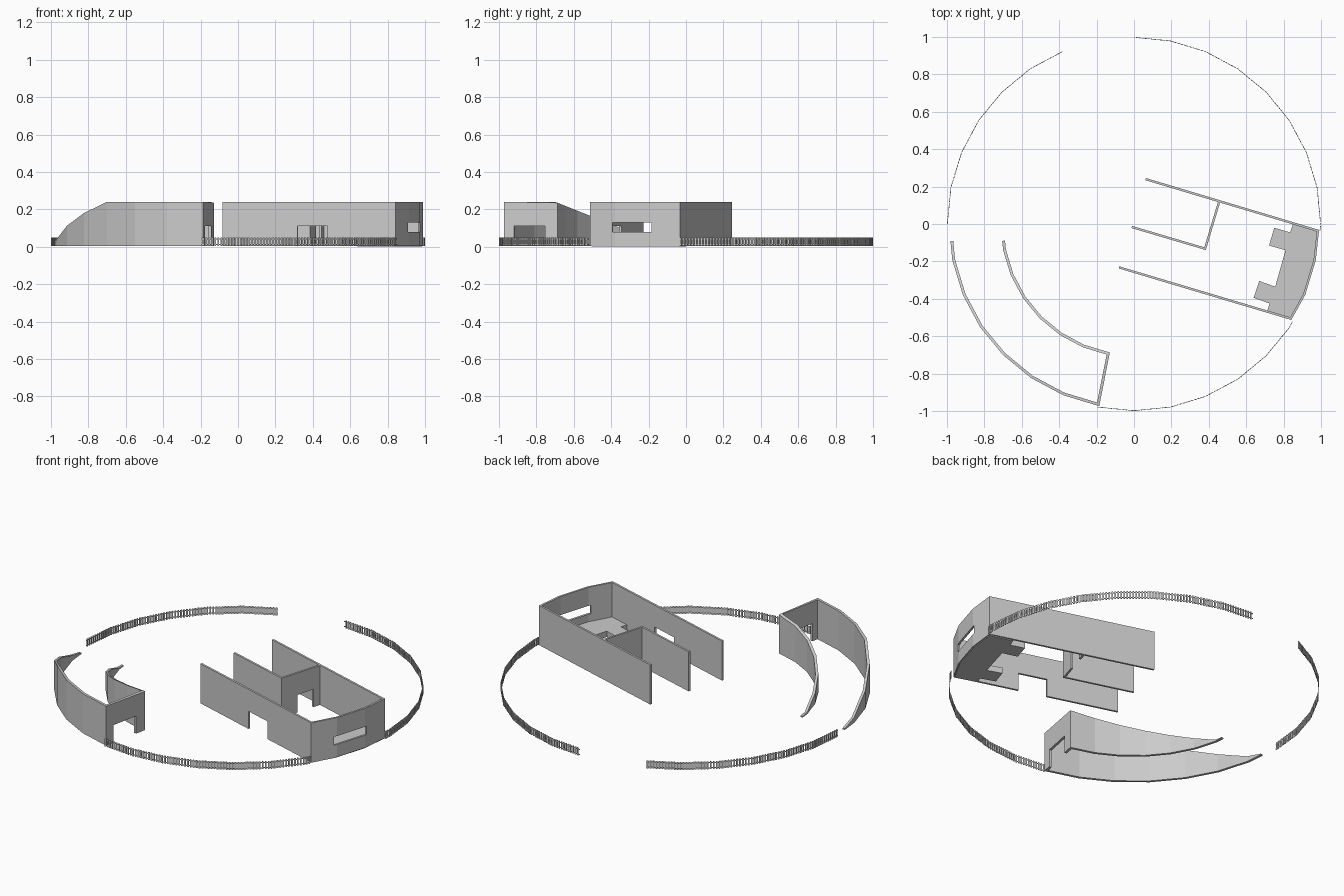
import bpy, bmesh, math
from mathutils import Vector, Matrix

cube = bpy.data.objects.get("Cube")
if cube:
    bpy.data.objects.remove(cube, do_unlink=True)

grey = bpy.data.materials.new("plain grey")
grey.use_nodes = True
COLOUR = (0.6, 0.6, 0.6, 1)
grey.diffuse_color = COLOUR
grey.node_tree.nodes["Principled BSDF"].inputs["Base Color"].default_value = COLOUR

HEIGHT, BASE, THICK = 0.24, 0.005, 0.015
STEP = math.tau / 32


def finish(name, bm):
    bmesh.ops.recalc_face_normals(bm, faces=bm.faces)
    mesh = bpy.data.meshes.new(name)
    bm.to_mesh(mesh)
    bm.free()
    mesh.materials.append(grey)
    obj = bpy.data.objects.new(name, mesh)
    bpy.context.collection.objects.link(obj)
    return obj


def ring_point(i, radius=1.0):
    """Corner i of the 32-sided site outline; fractions lie on its sides."""
    k = math.floor(i)
    a, b = (Vector((math.cos(n * STEP), math.sin(n * STEP))) * radius for n in (k, k + 1))
    return a.lerp(b, i - k)


def add_box(bm, centre, size, angle):
    m = (Matrix.Translation(centre) @ Matrix.Rotation(angle, 4, 'Z')
         @ Matrix.Diagonal((*size, 1)))
    bmesh.ops.create_cube(bm, size=1, matrix=m)


def wall(name, path, top=lambda p: HEIGHT, thick=THICK):
    """Mitred wall of even thickness that follows a plan path."""
    pts = [Vector(p) for p in path]
    bm = bmesh.new()
    rows = []
    for i, p in enumerate(pts):
        d1 = (p - pts[i - 1]).normalized() if i else (pts[1] - p).normalized()
        d2 = (pts[i + 1] - p).normalized() if i < len(pts) - 1 else d1
        n1, n2 = Vector((-d1.y, d1.x)), Vector((-d2.y, d2.x))
        mitre = (n1 + n2).normalized()
        off = mitre * (thick / 2 / mitre.dot(n1))
        corners = [(p + off, 0), (p - off, 0), (p - off, 1), (p + off, 1)]
        rows.append([bm.verts.new((q.x, q.y, top(q) if up else BASE)) for q, up in corners])
    for a, b in zip(rows, rows[1:]):
        for k in range(4):
            j = (k + 1) % 4
            bm.faces.new((a[k], a[j], b[j], b[k]))
    bm.faces.new(rows[0])
    bm.faces.new(rows[-1])
    return finish(name, bm)


def cut_opening(obj, a, b, low, high):
    """Cut a door or window between two plan points."""
    a, b = Vector(a), Vector(b)
    mid, d = (a + b) / 2, b - a
    bm = bmesh.new()
    add_box(bm, (mid.x, mid.y, (low + high) / 2), (d.length, 0.08, high - low),
            math.atan2(d.y, d.x))
    cutter = finish("opening_cutter", bm)
    cutter.hide_render = True
    mod = obj.modifiers.new("opening", 'BOOLEAN')
    mod.operation, mod.solver, mod.object = 'DIFFERENCE', 'EXACT', cutter
    bpy.context.view_layer.objects.active = obj
    bpy.ops.object.modifier_apply(modifier=mod.name)
    bpy.data.objects.remove(cutter, do_unlink=True)


# East building: two long parallel walls joined by a faceted end with a window
south_end, south_corner = Vector((-0.08, -0.232)), Vector((0.838, -0.506))
north_corner, north_end = Vector((0.983, -0.036)), Vector((0.062, 0.24))
east = wall("east_building_walls", [south_end, south_corner, ring_point(-2, 0.985),
                                    ring_point(-1, 0.985), north_corner, north_end], thick=0.012)
cut_opening(east, (0.915, -0.395), (0.978, -0.185), 0.08, 0.13)
door = [south_end.lerp(south_corner, (x + 0.08) / 0.918) for x in (0.32, 0.48)]
cut_opening(east, *door, -0.02, 0.11)

# Inner room: cross wall with a door and a partition
cross_top, cross_low = Vector((0.455, 0.118)), Vector((0.38, -0.132))
room = wall("inner_room_walls", [cross_top, cross_low, (-0.012, -0.016)], thick=0.012)
cut_opening(room, cross_low.lerp(cross_top, 0.4), cross_low.lerp(cross_top, 0.82), -0.02, 0.11)

# Stepped floor slab in the east end
outline = [south_corner, ring_point(-2, 0.985), ring_point(-1, 0.985), north_corner,
           (0.85, 0.0), (0.835, -0.045), (0.75, -0.02), (0.722, -0.115), (0.81, -0.14),
           (0.755, -0.335), (0.67, -0.305), (0.64, -0.395), (0.725, -0.425), (0.712, -0.466)]
bm = bmesh.new()
floor = bm.faces.new([bm.verts.new((p[0], p[1], 0)) for p in outline])
grown = bmesh.ops.extrude_face_region(bm, geom=[floor], use_keep_orig=True)
bmesh.ops.translate(bm, vec=(0, 0, 0.035),
                    verts=[v for v in grown["geom"] if isinstance(v, bmesh.types.BMVert)])
finish("east_floor_slab", bm)


# West building: two concentric walls sloping to the ground, joined by an end wall
def sloped_top(p):
    return min(HEIGHT, max(0.012, -0.04 - 0.4 * p.y))


outer = [ring_point(i, 0.983) for i in (-15.53, -15, -14, -13, -12, -11, -10, -9)]
inner = [ring_point(i, 0.706) for i in (-9, -10, -11, -12, -13, -14, -15, -15.35)]
west = wall("west_building_walls", outer + inner, sloped_top)
cut_opening(west, outer[-1].lerp(inner[0], 0.17), outer[-1].lerp(inner[0], 0.78), -0.02, 0.11)

# Picket fence around the site, in three runs
SLATS = 12
for name, start, end in (("north_east_fence", -0.2, 8), ("south_fence", -9, -2.8),
                         ("north_west_fence", 10, 16)):
    bm = bmesh.new()
    for n in range(round((end - start) * SLATS)):
        i = start + (n + 0.5) / SLATS
        p = ring_point(i, 0.998)
        add_box(bm, (p.x, p.y, 0.027), (0.009, 0.004, 0.046),
                (math.floor(i) + 0.5) * STEP + math.pi / 2)
    # Thin rails, one piece per side of the outline
    stops = [start] + [k for k in range(-16, 17) if start < k < end] + [end]
    for s, e in zip(stops, stops[1:]):
        a, b = ring_point(s, 0.998), ring_point(e - 1e-6, 0.998)
        mid, d = (a + b) / 2, b - a
        for z in (0.012, 0.042):
            add_box(bm, (mid.x, mid.y, z), (d.length, 0.002, 0.005), math.atan2(d.y, d.x))
    finish(name, bm)
